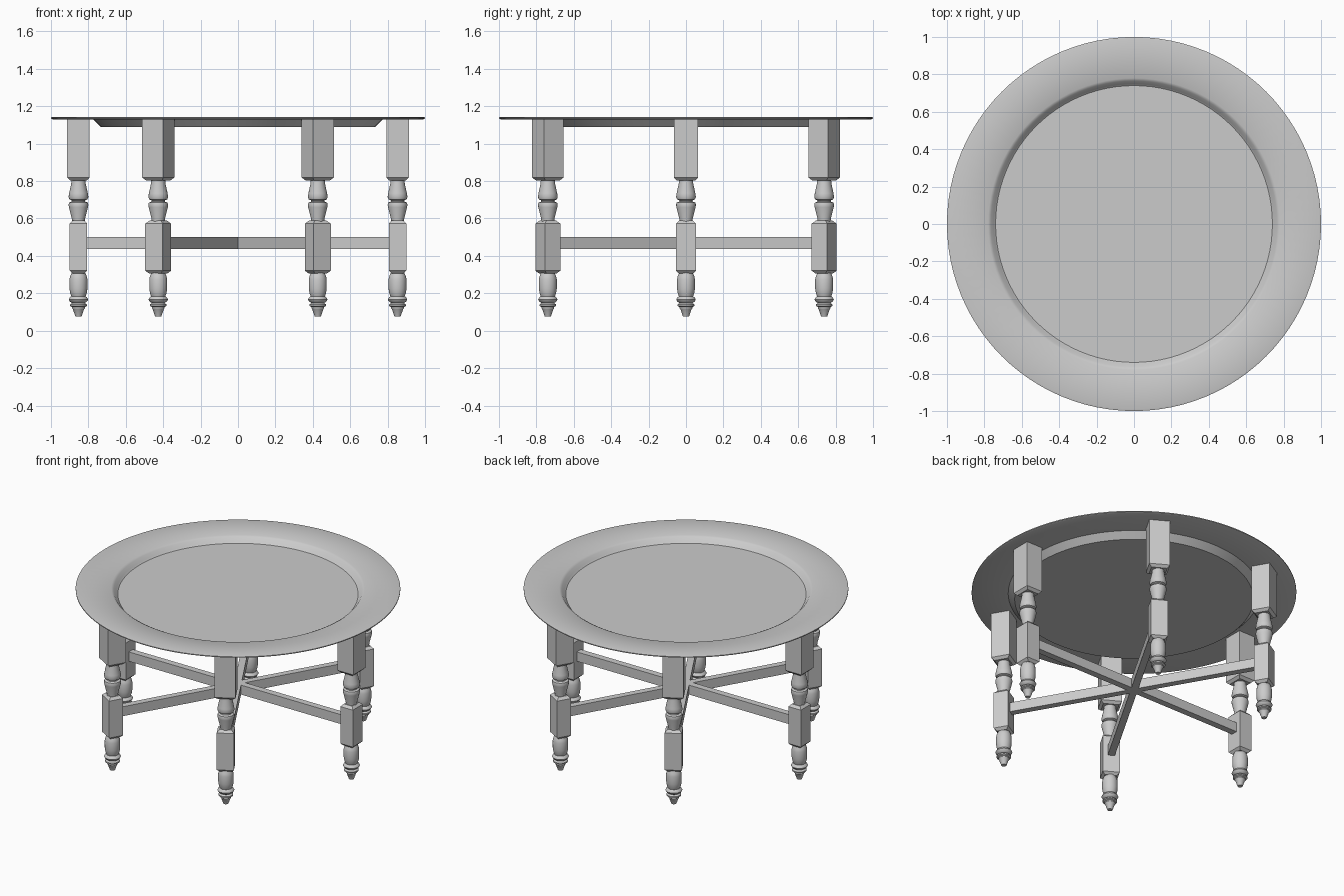
import bpy, bmesh, math
from mathutils import Matrix

cube = bpy.data.objects.get("Cube")
if cube:
    bpy.data.objects.remove(cube, do_unlink=True)

grey = bpy.data.materials.new("plain_grey")
grey.use_nodes = True
grey.diffuse_color = (0.6, 0.6, 0.6, 1)
grey.node_tree.nodes["Principled BSDF"].inputs["Base Color"].default_value = (0.6, 0.6, 0.6, 1)

LEG_RADIUS = 0.853


def loft(bm, rings, closed=False):
    """Skin rings of (half_x, half_y, z, sides), capping the ends when open."""
    loops = []
    for hx, hy, z, n in rings:
        turn = math.pi / 4 if n == 4 else 0
        grow = math.sqrt(2) if n == 4 else 1
        loops.append([bm.verts.new((hx * grow * math.cos(turn + math.tau * i / n),
                                    hy * grow * math.sin(turn + math.tau * i / n), z))
                      for i in range(n)])
    for a, b in zip(loops, loops[1:]):
        for i in range(len(a)):
            j = (i + 1) % len(a)
            bm.faces.new((a[i], a[j], b[j], b[i]))
    bm.faces.new(loops[0])
    bm.faces.new(loops[-1])


def finish(name, bm, matrix, angle=30):
    bmesh.ops.recalc_face_normals(bm, faces=bm.faces)
    mesh = bpy.data.meshes.new(name)
    bm.to_mesh(mesh)
    bm.free()
    mesh.materials.append(grey)
    obj = bpy.data.objects.new(name, mesh)
    obj.matrix_world = matrix
    bpy.context.collection.objects.link(obj)
    bpy.ops.object.select_all(action="DESELECT")
    obj.select_set(True)
    bpy.context.view_layer.objects.active = obj
    bpy.ops.object.shade_smooth_by_angle(angle=math.radians(angle))
    return obj


def turned(bm, profile, sides=24):
    loft(bm, [(r, r, z, sides) for r, z in profile])


def block(bm, hx, hy, z0, z1, chamfer_top):
    """Square post section with chamfered ends."""
    c = 0.016
    rings = [(hx - c, hy - c, z0, 4), (hx, hy, z0 + c, 4)]
    if chamfer_top:
        rings += [(hx, hy, z1 - c, 4), (hx - c, hy - c, z1, 4)]
    else:
        rings += [(hx, hy, z1, 4)]
    loft(bm, rings)


# Tray: wide flat rim, sloped step, sunken centre
bm = bmesh.new()
tray = [(0.735, 1.09), (0.775, 1.13), (0.99, 1.13), (1.0, 1.134), (1.0, 1.14),
        (0.99, 1.143), (0.78, 1.138), (0.765, 1.13), (0.75, 1.108), (0.74, 1.1)]
turned(bm, tray, 96)
finish("tray_top", bm, Matrix())

# Turned sections, bottom to top
foot = [(0.016, 0.075), (0.03, 0.115), (0.034, 0.12), (0.034, 0.127), (0.045, 0.132),
        (0.045, 0.14), (0.034, 0.148), (0.046, 0.156), (0.052, 0.167), (0.046, 0.178),
        (0.038, 0.184), (0.044, 0.2), (0.048, 0.225), (0.048, 0.275), (0.044, 0.292),
        (0.036, 0.31)]
vase = [(0.034, 0.58), (0.036, 0.6), (0.051, 0.66), (0.053, 0.673), (0.05, 0.685),
        (0.036, 0.69), (0.036, 0.697), (0.048, 0.702), (0.053, 0.715), (0.05, 0.735),
        (0.039, 0.785), (0.037, 0.81)]

for k in range(6):
    spin = Matrix.Rotation(k * math.tau / 6, 4, "Z")
    place = spin @ Matrix.Translation((LEG_RADIUS, 0, 0))
    # Leg: turned foot, lower block, vase turning and upper block
    bm = bmesh.new()
    turned(bm, foot)
    block(bm, 0.047, 0.053, 0.305, 0.588, True)
    turned(bm, vase)
    block(bm, 0.06, 0.065, 0.803, 1.132, False)
    finish(f"leg_{k + 1}", bm, place)

# Three stretchers crossing at the middle
for k in range(3):
    bm = bmesh.new()
    loft(bm, [(LEG_RADIUS - 0.04, 0.022, 0.436, 4), (LEG_RADIUS - 0.04, 0.022, 0.5, 4)])
    finish(f"stretcher_{k + 1}", bm, Matrix.Rotation(k * math.tau / 6, 4, "Z"))
